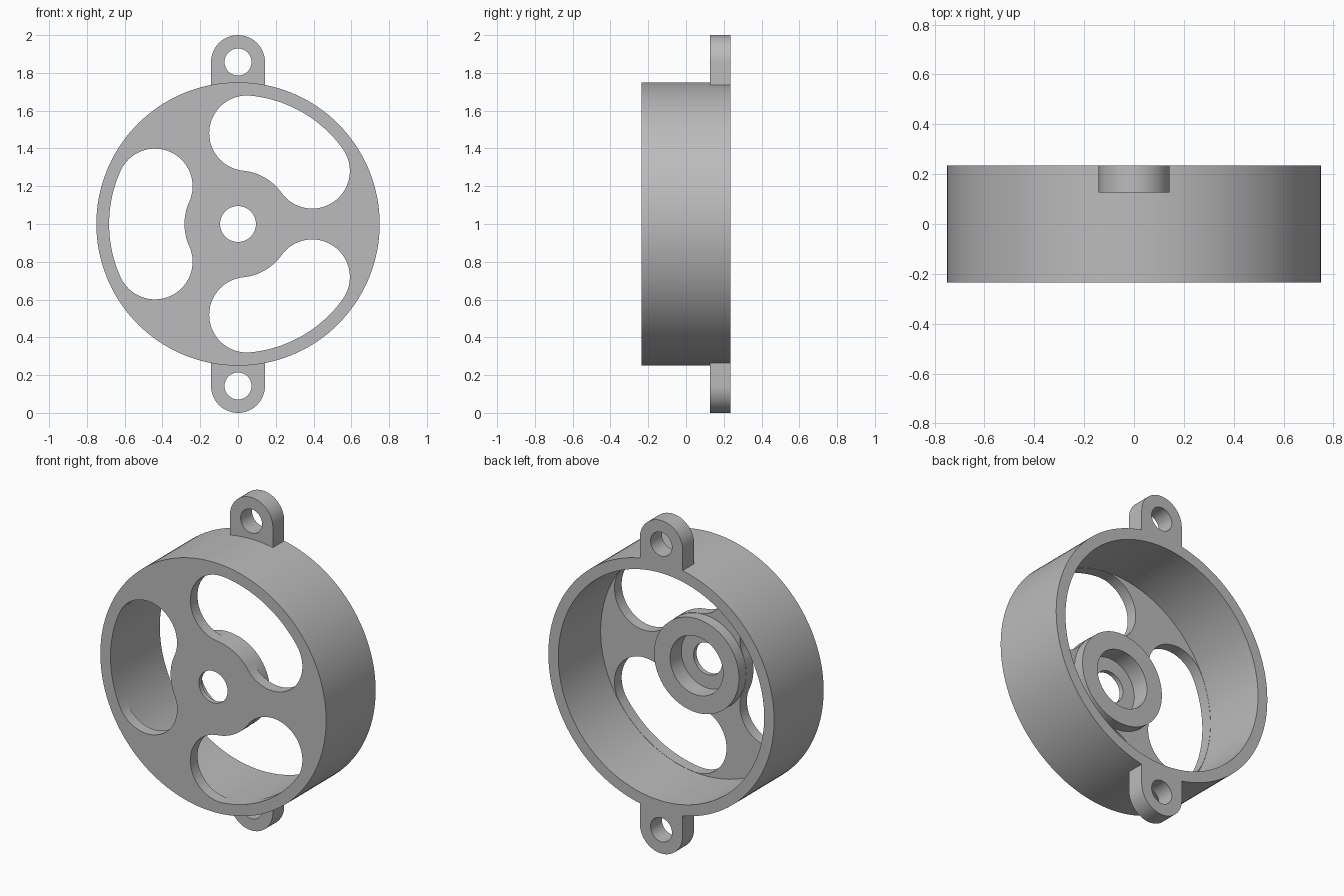
import bpy, bmesh, math
from mathutils import Vector

if "Cube" in bpy.data.objects:
    bpy.data.objects.remove(bpy.data.objects["Cube"], do_unlink=True)

# Main dimensions
FRONT, BACK = -0.235, 0.235
OUTER, WALL, HUB = 0.75, 0.684, 0.282
CENTRE_Z = 1.0
SEGMENTS = 128

grey = bpy.data.materials.new("plain grey")
grey.use_nodes = True
colour = (0.5, 0.5, 0.5, 1)
grey.diffuse_color = colour
grey.node_tree.nodes["Principled BSDF"].inputs["Base Color"].default_value = colour


def make_object(name, bm):
    bmesh.ops.recalc_face_normals(bm, faces=bm.faces)
    mesh = bpy.data.meshes.new(name)
    bm.to_mesh(mesh)
    bm.free()
    mesh.materials.append(grey)
    obj = bpy.data.objects.new(name, mesh)
    bpy.context.collection.objects.link(obj)
    return obj


def arc(radius, start, end, count, cx=0.0, cz=0.0):
    """Points on an arc in the x-z plane, angles in degrees."""
    angles = [math.radians(start + (end - start) * i / count) for i in range(count + 1)]
    return [(cx + radius * math.cos(a), cz + radius * math.sin(a)) for a in angles]


def prism(name, outline, y0, y1):
    """Extrude an x-z outline along y."""
    bm = bmesh.new()
    face = bm.faces.new([bm.verts.new((x, y0, z + CENTRE_Z)) for x, z in outline])
    new = bmesh.ops.extrude_face_region(bm, geom=[face])["geom"]
    verts = [v for v in new if isinstance(v, bmesh.types.BMVert)]
    bmesh.ops.translate(bm, verts=verts, vec=(0, y1 - y0, 0))
    bmesh.ops.remove_doubles(bm, verts=bm.verts, dist=1e-5)
    return make_object(name, bm)


def lathe(name, profile):
    """Spin a closed (radius, y) profile around the wheel axis."""
    bm = bmesh.new()
    verts = [bm.verts.new((r, y, CENTRE_Z)) for r, y in profile]
    edges = [bm.edges.new((v, verts[i - 1])) for i, v in enumerate(verts)]
    bmesh.ops.spin(bm, geom=verts + edges, cent=Vector((0, 0, CENTRE_Z)),
                   axis=Vector((0, 1, 0)), angle=math.tau, steps=SEGMENTS)
    bmesh.ops.remove_doubles(bm, verts=bm.verts, dist=1e-5)
    return make_object(name, bm)


def activate(obj):
    bpy.ops.object.select_all(action='DESELECT')
    obj.select_set(True)
    bpy.context.view_layer.objects.active = obj


def cut(obj, cutter):
    cutter.hide_render = True
    mod = obj.modifiers.new("cut", 'BOOLEAN')
    mod.operation, mod.solver, mod.object = 'DIFFERENCE', 'EXACT', cutter
    activate(obj)
    bpy.ops.object.modifier_apply(modifier=mod.name)
    bpy.data.objects.remove(cutter, do_unlink=True)


def smooth(obj):
    activate(obj)
    bpy.ops.object.shade_smooth_by_angle(angle=math.radians(30))


# Housing: rim wall, front plate and counterbored hub in one section
plate_back, hub_back, bore_floor = FRONT + 0.068, -0.10, -0.207
housing = lathe("wheel_housing", [
    (0.095, FRONT), (OUTER, FRONT), (OUTER, BACK), (WALL, BACK),
    (WALL, plate_back), (HUB, plate_back), (HUB, hub_back),
    (0.176, hub_back), (0.176, bore_floor), (0.095, bore_floor)])

# Three curved slots with round ends through the front plate
MID, HALF, SPREAD = 0.483, 0.1995, 24.4
for middle in (60, 180, 300):
    a, b = middle - SPREAD, middle + SPREAD
    ends = [(MID * math.cos(math.radians(t)), MID * math.sin(math.radians(t))) for t in (a, b)]
    outline = arc(MID + HALF, a, b, 24)
    outline += arc(HALF, b, b + 180, 32, *ends[1])[1:]
    outline += arc(MID - HALF, b, a, 20)[1:]
    outline += arc(HALF, a + 180, a + 360, 32, *ends[0])[1:-1]
    cut(housing, prism("slot_cutter", outline, FRONT - 0.05, plate_back + 0.03))
smooth(housing)

# Mounting lugs at the top and bottom, seated on the rim
LUG, LUG_Z = 0.1425, 0.8575
seat = math.degrees(math.asin(LUG / (OUTER - 0.005)))
for name, side in (("top_lug", 1), ("bottom_lug", -1)):
    outline = arc(LUG, 0, 180, 32, 0, LUG_Z)
    outline += arc(OUTER - 0.005, 90 + seat, 90 - seat, 12)
    lug = prism(name, [(x, z * side) for x, z in outline], 0.127, BACK)
    hole = arc(0.0715, 0, 360, 48, 0, LUG_Z * side)[:-1]
    cut(lug, prism("lug_hole_cutter", hole, 0.05, BACK + 0.1))
    smooth(lug)
